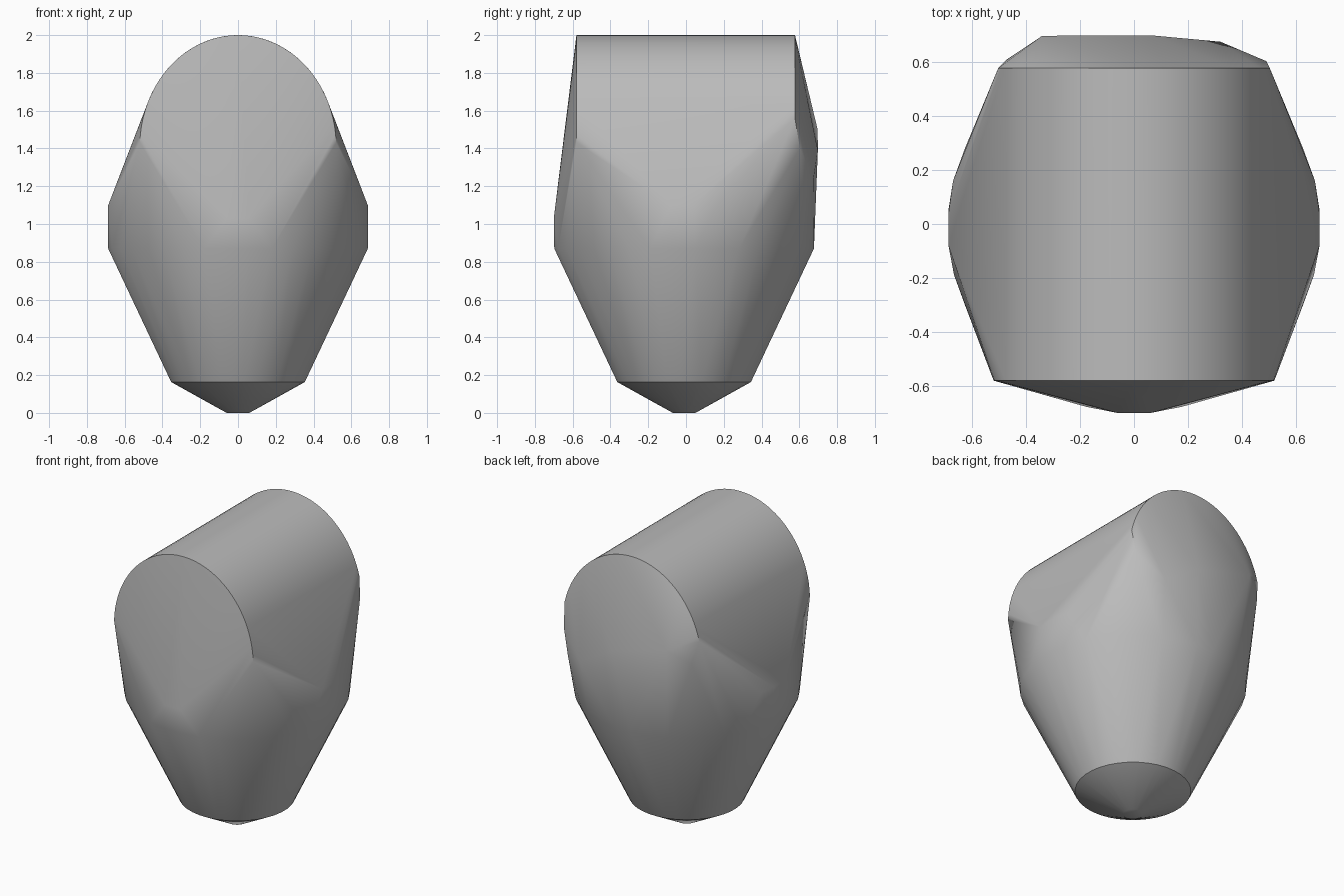
import bpy, bmesh, math

cube = bpy.data.objects.get("Cube")
if cube:
    bpy.data.objects.remove(cube, do_unlink=True)

mat = bpy.data.materials.new("stone grey")
mat.use_nodes = True
grey = (0.5, 0.5, 0.5, 1)
mat.diffuse_color = grey
mat.node_tree.nodes["Principled BSDF"].inputs["Base Color"].default_value = grey


def ring(radius, z, count=36):
    """Horizontal circle of points around the body axis."""
    angles = [2 * math.pi * (i + 0.5) / count for i in range(count)]
    return [(radius * math.cos(a), radius * math.sin(a) - 0.01, z) for a in angles]


def arch(y, low, steps=40):
    """Upright half ellipse across the body, from its crown down to height low."""
    start = math.asin((low - 1.41) / 0.59)
    angles = [start + (math.pi - 2 * start) * i / steps for i in range(steps + 1)]
    return [(0.52 * math.cos(a), y, 1.41 + 0.59 * math.sin(a)) for a in angles]


# Pointed foot, flared lower body and waist
points = ring(0.06, 0) + ring(0.355, 0.163) + ring(0.69, 0.87)

# Barrel-shaped upper body running front to back
points += arch(-0.58, 1.43) + arch(0.577, 1.56)

# Upright flats at the front and both sides
points += [(x, -0.70, 1.03) for x in (-0.06, 0.06)]
points += [(s * 0.687, y, 1.1) for s in (-1, 1) for y in (-0.08, 0.04)]
points += [(s * 0.67, 0.16, 1.1) for s in (-1, 1)]

# Uneven facets of the back
points += [(-0.34, 0.697, 1.5), (0.07, 0.698, 1.39), (0.32, 0.675, 1.24),
           (-0.47, 0.61, 1.41), (0.49, 0.603, 1.4), (0.45, 0.618, 1.23)]

# Wrap all cross-sections in one faceted skin
bm = bmesh.new()
for p in points:
    bm.verts.new(p)
hull = bmesh.ops.convex_hull(bm, input=bm.verts)
loose = {v for v in hull["geom_interior"] + hull["geom_unused"]
         if isinstance(v, bmesh.types.BMVert)}
bmesh.ops.delete(bm, geom=list(loose), context='VERTS')
bmesh.ops.dissolve_limit(bm, angle_limit=0.01, verts=bm.verts, edges=bm.edges)
bmesh.ops.recalc_face_normals(bm, faces=bm.faces)

mesh = bpy.data.meshes.new("faceted_body")
bm.to_mesh(mesh)
bm.free()
mesh.materials.append(mat)
body = bpy.data.objects.new("faceted_body", mesh)
bpy.context.collection.objects.link(body)

# Smooth skin with crisp rims
bpy.ops.object.select_all(action='DESELECT')
body.select_set(True)
bpy.context.view_layer.objects.active = body
bpy.ops.object.shade_smooth_by_angle(angle=math.radians(30))
